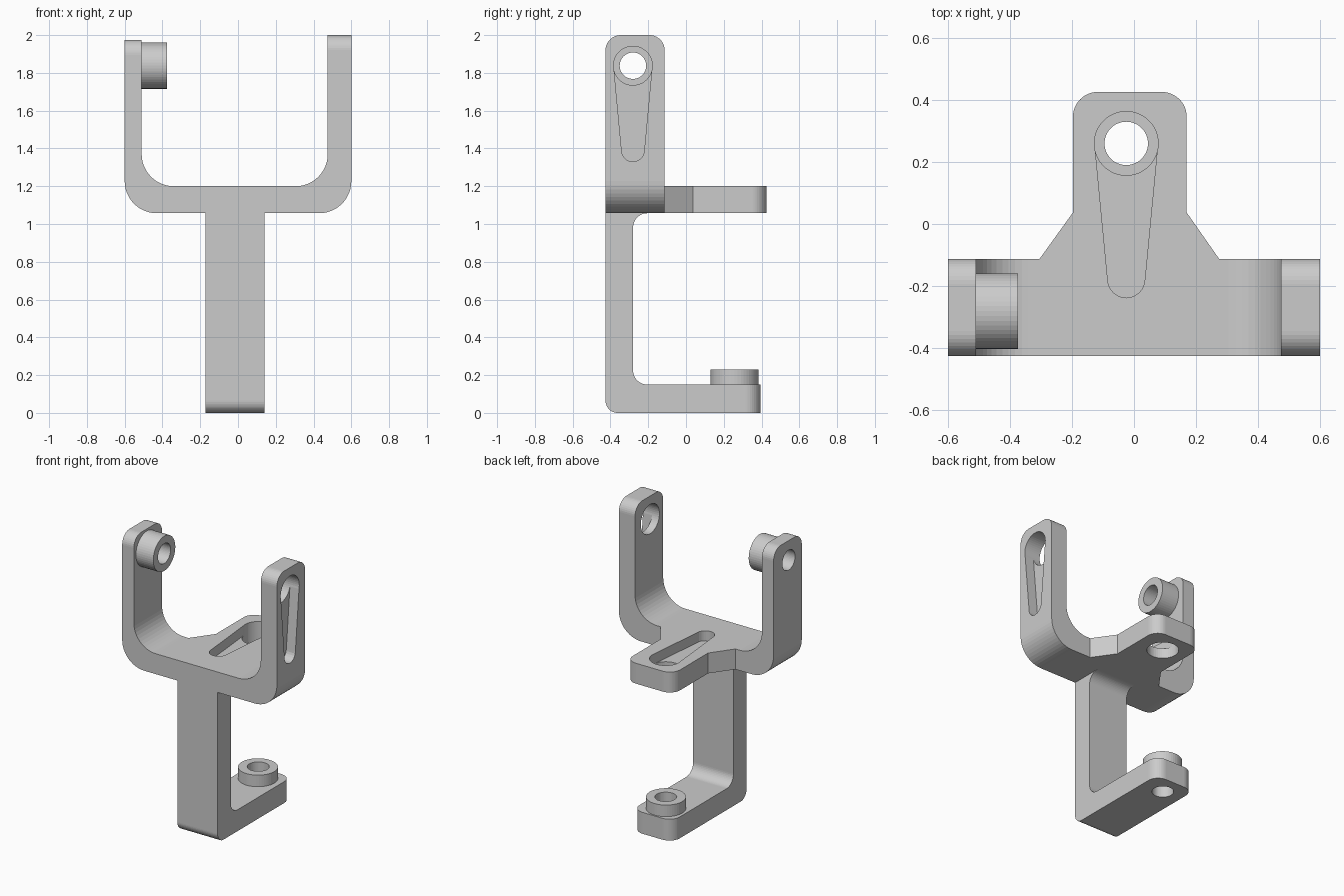
import bpy, bmesh, math
from mathutils import Vector

if "Cube" in bpy.data.objects:
    bpy.data.objects.remove(bpy.data.objects["Cube"])


def rounded(points):
    """Outline from (a, b, radius) corners, each corner replaced by an arc."""
    out = []
    for i, (a, b, r) in enumerate(points):
        p = Vector((a, b))
        if r == 0:
            out.append(p)
            continue
        u = (Vector(points[i - 1][:2]) - p).normalized()
        v = (Vector(points[(i + 1) % len(points)][:2]) - p).normalized()
        half = u.angle(v) / 2
        centre = p + (u + v).normalized() * (r / math.sin(half))
        t = r / math.tan(half)
        s, e = p + u * t - centre, p + v * t - centre
        a0 = math.atan2(s.y, s.x)
        d = (math.atan2(e.y, e.x) - a0 + math.pi) % (2 * math.pi) - math.pi
        for k in range(13):
            w = a0 + d * k / 12
            out.append(centre + Vector((math.cos(w), math.sin(w))) * r)
    return out


def circle(a, b, r, n=48):
    return [(a + r * math.cos(2 * math.pi * k / n),
             b + r * math.sin(2 * math.pi * k / n)) for k in range(n)]


def prism(name, outline, axis, h0, h1, bevel=None, radius=0.08):
    """Extrude an outline along an axis; optionally round chosen edges."""
    place = {'X': lambda a, b, h: (h, a, b),
             'Y': lambda a, b, h: (a, h, b),
             'Z': lambda a, b, h: (a, b, h)}[axis]
    bm = bmesh.new()
    lo = [bm.verts.new(place(a, b, h0)) for a, b in outline]
    hi = [bm.verts.new(place(a, b, h1)) for a, b in outline]
    bm.faces.new(lo)
    bm.faces.new(hi)
    n = len(lo)
    for i in range(n):
        j = (i + 1) % n
        bm.faces.new((lo[i], lo[j], hi[j], hi[i]))
    bmesh.ops.recalc_face_normals(bm, faces=bm.faces)
    if bevel:
        edges = [e for e in bm.edges if bevel(*[v.co for v in e.verts])]
        bmesh.ops.bevel(bm, geom=edges, offset=radius, segments=10,
                        profile=0.5, affect='EDGES')
    me = bpy.data.meshes.new(name)
    bm.to_mesh(me)
    bm.free()
    ob = bpy.data.objects.new(name, me)
    bpy.context.collection.objects.link(ob)
    return ob


def combine(target, other, op):
    mod = target.modifiers.new(op, 'BOOLEAN')
    mod.operation, mod.object, mod.solver = op, other, 'EXACT'
    bpy.context.view_layer.objects.active = target
    bpy.ops.object.modifier_apply(modifier=mod.name)
    bpy.data.objects.remove(other)


def slot(a, b, end):
    """Tapered slot from the hole centre down to a small round end."""
    arc = [(a + 0.06 * math.cos(math.pi * (1 + k / 12)),
            end + 0.06 * math.sin(math.pi * (1 + k / 12))) for k in range(13)]
    return arc + [(a + 0.102, b), (a - 0.102, b)]


CX, HY, HZ = -0.025, -0.281, 1.838   # hole axes
BOT, TOP, FRONT = 1.057, 1.2, -0.426

# U-shaped fork with rounded arm tips
fork = rounded([(-0.6, 1.975, 0), (-0.6, BOT, 0.17), (0.6, BOT, 0.17), (0.6, 2, 0),
                (0.475, 2, 0), (0.475, TOP, 0.17), (-0.51, TOP, 0.17), (-0.51, 1.975, 0)])
bracket = prism("servo_bracket", fork, 'Y', FRONT, -0.113,
                lambda p, q: min(p.z, q.z) > 1.97 and abs(p.x - q.x) > 0.05)

# Rear tab
tab = rounded([(-0.305, -0.113, 0), (-0.305, -0.2, 0), (0.275, -0.2, 0), (0.275, -0.113, 0),
               (0.17, 0.037, 0), (0.17, 0.426, 0.08), (-0.197, 0.426, 0.08),
               (-0.197, 0.037, 0)])
combine(bracket, prism("tab", tab, 'Z', BOT, TOP), 'UNION')

# Stem and foot
stem = rounded([(FRONT, 0, 0.065), (0.394, 0, 0), (0.394, 0.15, 0), (-0.28, 0.15, 0.075),
                (-0.28, BOT, 0.075), (-0.16, BOT, 0), (-0.16, 1.13, 0), (FRONT, 1.13, 0)])
combine(bracket, prism("stem", stem, 'X', -0.172, 0.14,
                       lambda p, q: min(p.y, q.y) > 0.39 and abs(p.z - q.z) > 0.1), 'UNION')

# Pivot bosses
combine(bracket, prism("arm_boss", circle(HY, HZ, 0.122), 'X', -0.55, -0.375), 'UNION')
combine(bracket, prism("foot_boss", circle(CX, 0.257, 0.127), 'Z', 0.08, 0.231), 'UNION')

# Pivot holes, large clearance holes and tapered slots
for outline, axis, h0, h1 in (
        (circle(HY, HZ, 0.07), 'X', -0.7, -0.3),
        (circle(CX, 0.26, 0.07), 'Z', -0.1, 0.3),
        (slot(HY, HZ, 1.39), 'X', 0.53, 0.7),
        (slot(CX, 0.26, -0.178), 'Z', 1.13, 1.3),
        (circle(HY, HZ, 0.103), 'X', 0.4, 0.7),
        (circle(CX, 0.26, 0.103), 'Z', 0.95, 1.3)):
    combine(bracket, prism("cutter", outline, axis, h0, h1), 'DIFFERENCE')
